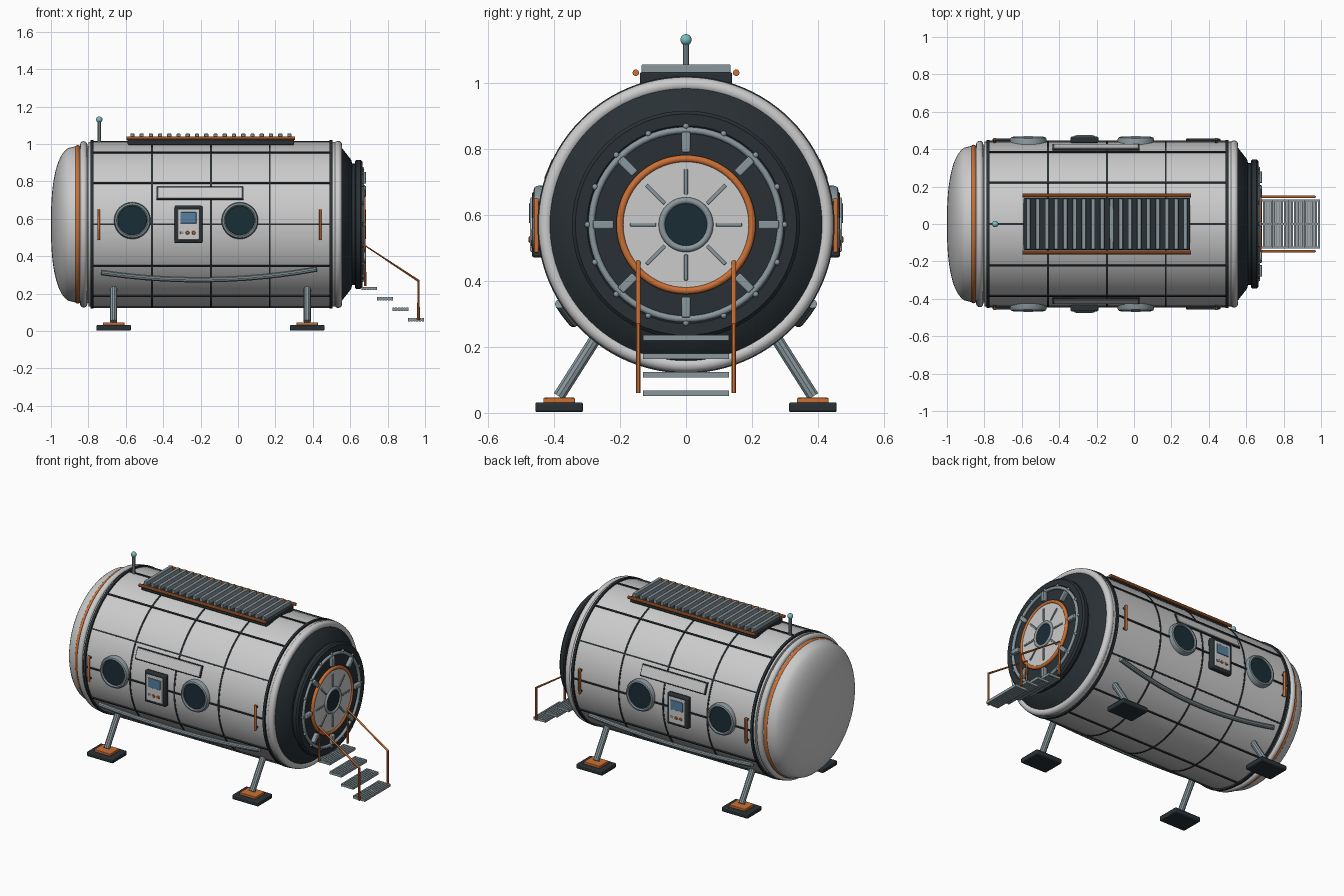
import bpy, bmesh
from math import sin, cos, pi, radians
from mathutils import Matrix, Vector

if "Cube" in bpy.data.objects:
    bpy.data.objects.remove(bpy.data.objects["Cube"])

ZC, R = 0.57, 0.44          # hull axis height and radius


def mat(name, rgb):
    m = bpy.data.materials.new(name)
    m.diffuse_color = (*rgb, 1)
    m.use_nodes = True
    m.node_tree.nodes["Principled BSDF"].inputs["Base Color"].default_value = m.diffuse_color
    return m


DARK = mat("dark", (0.022, 0.03, 0.035))
STEEL = mat("steel", (0.25, 0.31, 0.335))
ORANGE = mat("orange", (0.6, 0.16, 0.035))
GLASS = mat("glass", (0.01, 0.025, 0.035))
SCREEN = mat("screen", (0.09, 0.22, 0.36))
TEAL = mat("teal", (0.2, 0.52, 0.52))
AXIS = Matrix.Translation((0, 0, ZC)) @ Matrix.Rotation(pi / 2, 4, 'Y')  # local z -> world x


def finish(name, bm, m, bevel=0):
    bmesh.ops.remove_doubles(bm, verts=bm.verts, dist=1e-6)
    bmesh.ops.recalc_face_normals(bm, faces=bm.faces)
    me = bpy.data.meshes.new(name)
    bm.to_mesh(me)
    bm.free()
    ob = bpy.data.objects.new(name, me)
    bpy.context.collection.objects.link(ob)
    if m:
        me.materials.append(m)
    if bevel:
        b = ob.modifiers.new("bevel", 'BEVEL')
        b.width, b.segments = bevel, 2
    return ob


def lathe(name, prof, m, frame=AXIS, segs=64, closed=False):
    """Revolve (radius, height) points about the frame's z axis."""
    bm = bmesh.new()
    rings = [[bm.verts.new(frame @ Vector((r * cos(2 * pi * i / segs), r * sin(2 * pi * i / segs), h)))
              for i in range(segs)] for r, h in prof]
    pairs = list(zip(rings, rings[1:])) + ([(rings[-1], rings[0])] if closed else [])
    for a, b in pairs:
        for i in range(segs):
            j = (i + 1) % segs
            bm.faces.new((a[i], a[j], b[j], b[i]))
    return finish(name, bm, m)


def ring(name, r, h, t, m, frame=AXIS, segs=64, stretch=1):
    n = 12
    prof = [(r + t * cos(2 * pi * i / n), h + t * stretch * sin(2 * pi * i / n)) for i in range(n)]
    return lathe(name, prof, m, frame, segs, True)


def disc(name, r, h0, h1, m, frame=AXIS, segs=64, c=0.003):
    return lathe(name, [(0, h0), (r, h0), (r, h1 - c), (r - c, h1), (0, h1)], m, frame, segs)


def boxes(name, items, m, bevel=0.003):
    """One object from (frame, size) boxes."""
    bm = bmesh.new()
    for frame, size in items:
        bmesh.ops.create_cube(bm, size=1, matrix=frame @ Matrix.Diagonal((*size, 1)))
    return finish(name, bm, m, bevel)


def at(x, y, z):
    return Matrix.Translation((x, y, z))


def tube(name, pts, r, m):
    cu = bpy.data.curves.new(name, 'CURVE')
    cu.dimensions, cu.bevel_depth, cu.bevel_resolution, cu.use_fill_caps = '3D', r, 3, True
    s = cu.splines.new('POLY')
    s.points.add(len(pts) - 1)
    for p, c in zip(s.points, pts):
        p.co = (*c, 1)
    tmp = bpy.data.objects.new(name, cu)
    bpy.context.collection.objects.link(tmp)
    bpy.context.view_layer.update()
    me = bpy.data.meshes.new_from_object(tmp.evaluated_get(bpy.context.evaluated_depsgraph_get()))
    bpy.data.objects.remove(tmp)
    me.materials.clear()
    me.materials.append(m)
    bpy.context.collection.objects.link(bpy.data.objects.new(name, me))


def on_hull(x, z, r, side):
    """Frame on the hull: local z outward, local y upward."""
    s = (z - ZC) / R
    c = (1 - s * s) ** 0.5
    out, up = Vector((0, side * c, s)), Vector((0, -side * s, c))
    f = Matrix((up.cross(out), up, out)).transposed().to_4x4()
    return at(x, out.y * r, ZC + out.z * r) @ f


# hull shell, domed end and collars
lathe("hull", [(0, -0.8), (R, -0.8), (R, 0.52), (0, 0.52)], None, segs=96)
dome = [(0.42 * (k / 20) ** 0.6, -0.86 - 0.14 * (1 - (k / 20) ** 1.5) ** 0.4) for k in range(21)]
lathe("end_dome", dome + [(0.42, -0.8)], None, segs=96)
ring("dome_trim", 0.41, -0.857, 0.014, ORANGE, segs=96)
ring("rear_collar", 0.425, -0.825, 0.02, None, segs=96)
ring("front_collar", 0.425, 0.535, 0.022, None, segs=96)

# panel seams
for x, w, r in ((-0.78, .016, .45), (-0.46, .01, .443), (-0.145, .01, .443), (0.17, .01, .443), (0.497, .016, .45)):
    lathe("hull_band", [(R - .01, x - w / 2), (r, x - w / 2), (r, x + w / 2), (R - .01, x + w / 2)],
          DARK, segs=96, closed=True)
ribs = [(at(0, 0, ZC) @ Matrix.Rotation(k * pi / 6, 4, 'X') @ at(-0.142, R, 0), (1.29, 0.014, 0.009))
        for k in range(12)]
boxes("hull_ribs", ribs, DARK, 0)

# docking bulkhead and hatch
lathe("bulkhead", [(0, .5), (.415, .5), (.415, .55), (.40, .562), (.345, .605), (.325, .61), (.325, .625),
                   (.338, .625), (.345, .632), (.345, .655), (.335, .665), (.30, .665), (.295, .66), (0, .66)], DARK)
ring("bulkhead_ring", 0.286, 0.664, 0.01, STEEL)
disc("hatch_door", 0.2, 0.65, 0.674, None)
ring("hatch_trim", 0.2, 0.67, 0.011, ORANGE)
ring("hatch_window_frame", 0.073, 0.675, 0.01, STEEL, segs=40)
disc("hatch_window", 0.07, 0.66, 0.677, GLASS, segs=40)
turn = [at(0, 0, ZC) @ Matrix.Rotation(k * pi / 4, 4, 'X') for k in range(8)]
boxes("hatch_spokes", [(t @ at(.675, .13, 0), (.008, .078, .011)) for t in turn], STEEL, .002)
boxes("hatch_clamps", [(t @ at(.672, .25, 0), (.026, .062, .026)) for t in turn], STEEL, .004)
bm = bmesh.new()
for k in range(16):
    a = (k + 0.0) * pi / 8
    bmesh.ops.create_uvsphere(bm, u_segments=12, v_segments=8, radius=0.009,
                              matrix=at(.666, .298 * cos(a), ZC + .298 * sin(a)))
finish("bulkhead_bolts", bm, STEEL)

# both flanks: windows, control panel, name plate, handles, pipe, legs
for side, tag in ((-1, "front"), (1, "back")):
    for x in (-0.565, 0.01):
        f = on_hull(x, 0.59, 0, side)
        lathe(tag + "_window_frame", [(.078, .41), (.098, .41), (.098, .452), (.093, .463), (.084, .466), (.078, .46)],
              STEEL, f, 48, True)
        disc(tag + "_window_glass", 0.08, 0.41, 0.456, GLASS, f, 48)
    f = on_hull(-0.265, 0.57, 0.45, side)
    boxes(tag + "_panel_case", [(f, (.15, .2, .034))], DARK, .008)
    boxes(tag + "_panel_face", [(f @ at(0, 0, .016), (.115, .165, .012))], None, .004)
    boxes(tag + "_panel_screen", [(f @ at(0, .035, .022), (.085, .06, .008))], SCREEN, .002)
    boxes(tag + "_panel_slot", [(f @ at(-.035, -.045, .022), (.018, .014, .006))], STEEL, .001)
    for bx in (-.005, .028):
        disc(tag + "_panel_button", .01, .015, .027, ORANGE, f @ at(bx, -.045, 0), 16)
    f = on_hull(-0.203, 0.735, 0.441, side)
    boxes(tag + "_plate_border", [(f, (.465, .074, .012))], DARK, .002)
    boxes(tag + "_plate", [(f @ at(0, 0, .004), (.453, .062, .012))], None, .002)
    for x in (-0.745, 0.44):
        boxes(tag + "_handle", [(on_hull(x, .568, .453, side), (.014, .165, .014))], ORANGE, .004)
        boxes(tag + "_handle_mounts", [(on_hull(x, .568 + d, .445, side), (.012, .012, .02))
                                       for d in (-.065, .065)], DARK, .001)

    # sagging pipe
    pts = []
    for k in range(25):
        t = k / 24
        z = 0.312 + 0.018 * t - 0.19 * t * (1 - t)
        pts.append((-0.73 + 1.15 * t, side * (0.452 ** 2 - (z - ZC) ** 2) ** 0.5, z))
    tube(tag + "_pipe", pts, 0.014, STEEL)

    # landing legs
    for x in (-0.665, 0.37):
        tube(tag + "_leg", [(x, side * .255, .255), (x, side * .385, .05)], .019, STEEL)
        boxes(tag + "_foot_pad", [(at(x, side * .384, .017), (.185, .145, .03))], DARK, .006)
        boxes(tag + "_foot_plate", [(at(x, side * .384, .038), (.115, .095, .016))], ORANGE, .003)

    # radiator rail and stair rail
    tube(tag + "_radiator_rail", [(-.597, side * .152, 1.03), (.305, side * .152, 1.03)], .01, ORANGE)
    tube(tag + "_stair_rail", [(.68, side * .145, .24), (.68, side * .145, .456), (.965, side * .145, .268),
                               (.965, side * .145, .06)], .007, ORANGE)

# roof radiator
boxes("radiator_base", [(at(-.145, 0, 1.013), (.89, .28, .036))], DARK, .005)
boxes("radiator_slats", [(at(-.565 + k * .84 / 17, 0, 1.042), (.022, .27, .026)) for k in range(18)], STEEL, .003)

# antenna
tube("antenna_mast", [(-.742, 0, 1.0), (-.742, 0, 1.125)], .01, STEEL)
bm = bmesh.new()
bmesh.ops.create_uvsphere(bm, u_segments=20, v_segments=12, radius=.017, matrix=at(-.742, 0, 1.13))
finish("antenna_tip", bm, TEAL)

# stair treads: slatted gratings
for k in range(4):
    x, z = .702 + k * .083, .228 - k * .056
    bars = [(at(x + (i - 2.5) * .0148, 0, z), (.011, .26, .017)) for i in range(6)]
    bars += [(at(x, y, z), (.084, .01, .014)) for y in (-.125, 0, .125)]
    boxes("stair_tread", bars, STEEL, 0)

bpy.ops.object.select_all(action='SELECT')
bpy.context.view_layer.objects.active = bpy.data.objects["hull"]
bpy.ops.object.shade_smooth_by_angle(angle=radians(35))
